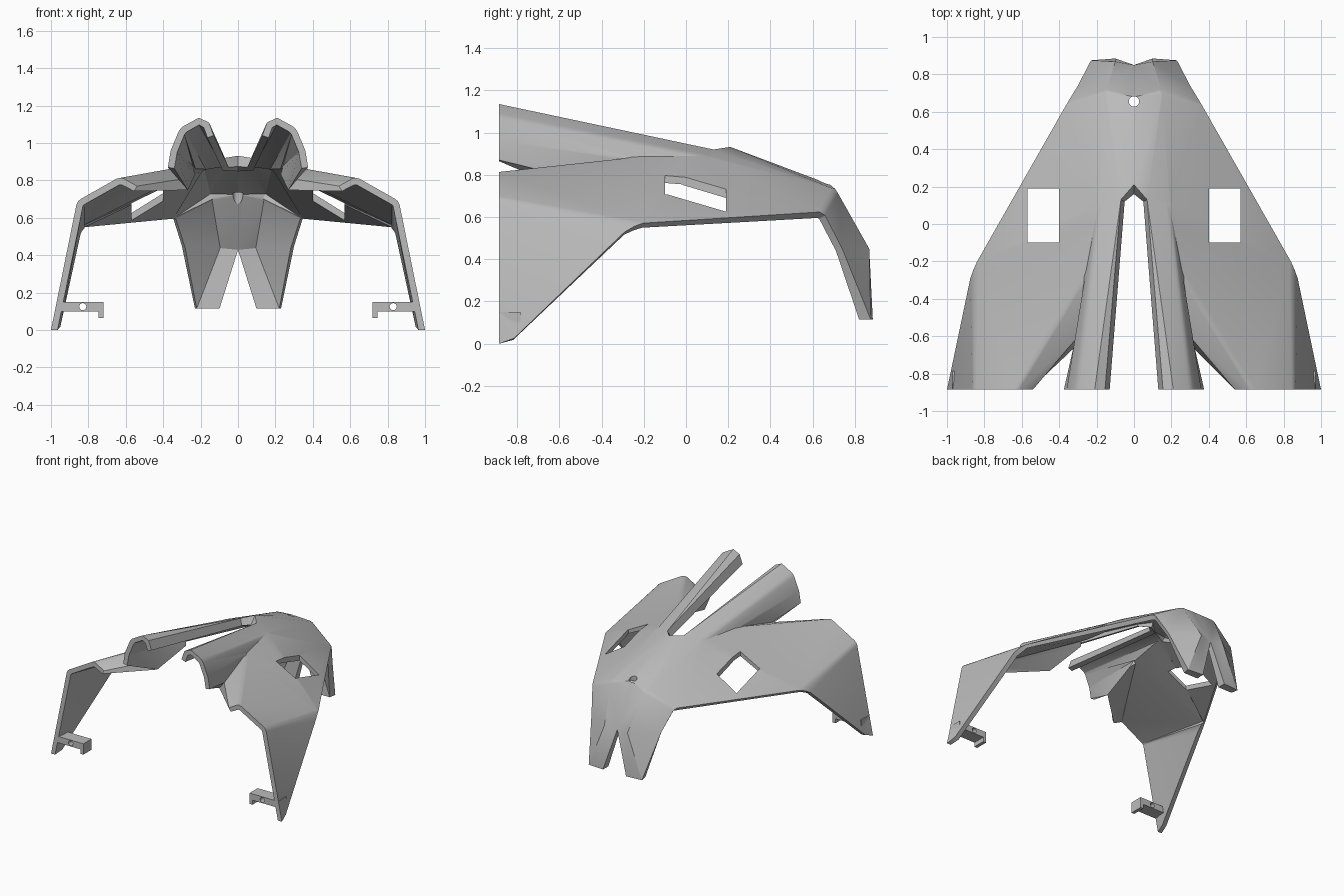
import bpy, bmesh, math
from mathutils import Vector

if "Cube" in bpy.data.objects:
    bpy.data.objects.remove(bpy.data.objects["Cube"])

FRONT = -0.885
grey = bpy.data.materials.new("plain_grey")
grey.use_nodes = True
grey.diffuse_color = (0.5, 0.5, 0.5, 1)
grey.node_tree.nodes["Principled BSDF"].inputs["Base Color"].default_value = (0.5, 0.5, 0.5, 1)


def add(name, mesh):
    ob = bpy.data.objects.new(name, mesh)
    bpy.context.collection.objects.link(ob)
    mesh.materials.append(grey)
    return ob


def box(name, lo, hi):
    bm = bmesh.new()
    bmesh.ops.create_cube(bm, size=1)
    lo, hi = Vector(lo), Vector(hi)
    for v in bm.verts:
        v.co = (lo + hi) / 2 + v.co * (hi - lo)
    me = bpy.data.meshes.new(name)
    bm.to_mesh(me)
    return add(name, me)


def rod(name, centre, radius, length, along_y=False):
    bpy.ops.mesh.primitive_cylinder_add(vertices=24, radius=radius, depth=length, location=centre,
                                        rotation=(math.pi / 2 if along_y else 0, 0, 0))
    ob = bpy.context.object
    ob.name = name
    ob.data.materials.append(grey)
    return ob


def cut(target, cutter):
    mod = target.modifiers.new("cut", 'BOOLEAN')
    mod.object, mod.operation, mod.solver = cutter, 'DIFFERENCE', 'EXACT'
    cutter.hide_render = True
    cutter.hide_set(True)


# Key corners of one half of the folded shell
P = dict(
    tip=(1, FRONT, 0), tip_back=(.985, -.815, .025), knee=(.875, -.29, .53), hip=(.85, -.22, .57),
    shoulder=(.86, FRONT, .69), ridge_front=(.63, FRONT, .82), ridge_back=(.26, -.27, .885),
    slit_wing=(.54, FRONT, .77), slit_end=(.315, -.62, .805), valley=(.19, .10, .89),
    waist=(.355, .65, .625), brow=(.15, .71, .73), brow_mid=(0, .68, .755),
    crown=(0, .21, .932), crown_low=(0, .16, .875),
    prong_root=(.07, .13, .92), lip_root=(.05, .12, .87),
    lip=(.13, FRONT, 1.04), prong_in=(.155, FRONT, 1.11), prong_top=(.21, FRONT, 1.135),
    prong_out=(.31, FRONT, 1.08), prong_side=(.36, FRONT, .96), prong_low=(.375, FRONT, .87),
    fin_in=(.10, .868, .45), fin_out=(.30, .74, .45), notch=(0, .85, .44),
    toe_in=(.10, .885, .115), toe_out=(.23, .875, .115))

bm = bmesh.new()
verts = {k: bm.verts.new(co) for k, co in P.items()}


def panel(*corners):
    bm.faces.new([verts[c] for c in corners])


# Wing
panel("shoulder", "tip", "tip_back", "knee", "hip")
panel("ridge_front", "shoulder", "hip", "ridge_back")
panel("ridge_back", "hip", "valley")
panel("valley", "hip", "waist")
panel("ridge_front", "ridge_back", "slit_end", "slit_wing")
# Spine
panel("valley", "waist", "brow")
panel("valley", "brow", "prong_root")
panel("prong_root", "brow", "brow_mid", "crown")
panel("prong_root", "crown", "crown_low", "lip_root")
# Prong
panel("prong_root", "lip_root", "lip", "prong_in")
panel("prong_in", "prong_top", "prong_root")
panel("prong_top", "prong_out", "valley", "prong_root")
panel("prong_out", "prong_side", "ridge_back", "valley")
panel("prong_side", "prong_low", "slit_end", "ridge_back")
# Rear fin
panel("brow_mid", "notch", "fin_in", "brow")
panel("brow", "fin_in", "fin_out", "waist")
panel("fin_in", "toe_in", "toe_out", "fin_out")
panel("notch", "toe_in", "fin_in")

bmesh.ops.recalc_face_normals(bm, faces=bm.faces)
bm.faces.ensure_lookup_table()
bm.normal_update()
if bm.faces[2].normal.z < 0:
    bmesh.ops.reverse_faces(bm, faces=bm.faces)

# Soften the main folds
folds = [("shoulder", "hip"), ("waist", "brow"), ("prong_out", "valley"), ("ridge_front", "ridge_back")]
edges = [bm.edges.get((verts[a], verts[b])) for a, b in folds]
bmesh.ops.bevel(bm, geom=edges, offset=.02, segments=2, profile=.5, affect='EDGES', clamp_overlap=True)
bmesh.ops.triangulate(bm, faces=[f for f in bm.faces if len(f.verts) > 3])
half = bpy.data.meshes.new("half_shell")
bm.to_mesh(half)

# Mirror and thicken, then square off the open front and the fin ends
draft = add("shell_draft", half)
m = draft.modifiers.new("mirror", 'MIRROR')
m.use_clip = True
s = draft.modifiers.new("thickness", 'SOLIDIFY')
s.thickness, s.offset, s.use_even_offset = .036, -1, True
s.thickness_clamp = .5
shell_mesh = bpy.data.meshes.new_from_object(draft.evaluated_get(bpy.context.evaluated_depsgraph_get()))
bpy.data.objects.remove(draft)
for v in shell_mesh.vertices:
    if v.co.y < -.855:
        v.co.y = FRONT
    if v.co.y > .8 and v.co.z < .2:
        v.co.z = .115
        v.co.y = v.co.y if v.co.y > .87 else .82
    v.co.z = max(v.co.z, 0)
shell_mesh.materials.clear()
shell = add("folded_shell", shell_mesh)

# Openings
for side, sx in (("left", 1), ("right", -1)):
    xs = sorted((sx * .40, sx * .57))
    cut(shell, box(side + "_window_cutter", (xs[0], -.10, .3), (xs[1], .19, 1.2)))
cut(shell, rod("rear_hole_cutter", (0, .655, .75), .028, .4))

# Hooked mounting tabs inside the wing tips
for side, sx in (("left", 1), ("right", -1)):
    outline = [(.97, .15), (.72, .15), (.72, .065), (.745, .065), (.745, .10), (.97, .10)]
    bm = bmesh.new()
    f = bm.faces.new([bm.verts.new((sx * x, FRONT, z)) for x, z in outline])
    out = bmesh.ops.extrude_face_region(bm, geom=[f])["geom"]
    bmesh.ops.translate(bm, vec=(0, .1, 0), verts=[g for g in out if isinstance(g, bmesh.types.BMVert)])
    bmesh.ops.recalc_face_normals(bm, faces=bm.faces)
    me = bpy.data.meshes.new(side + "_tab")
    bm.to_mesh(me)
    tab = add(side + "_tab", me)
    cut(tab, rod(side + "_tab_hole_cutter", (sx * .83, FRONT + .05, .125), .019, .3, True))

bpy.ops.object.select_all(action='DESELECT')
shell.select_set(True)
bpy.context.view_layer.objects.active = shell
bpy.ops.object.shade_smooth_by_angle(angle=math.radians(28))
